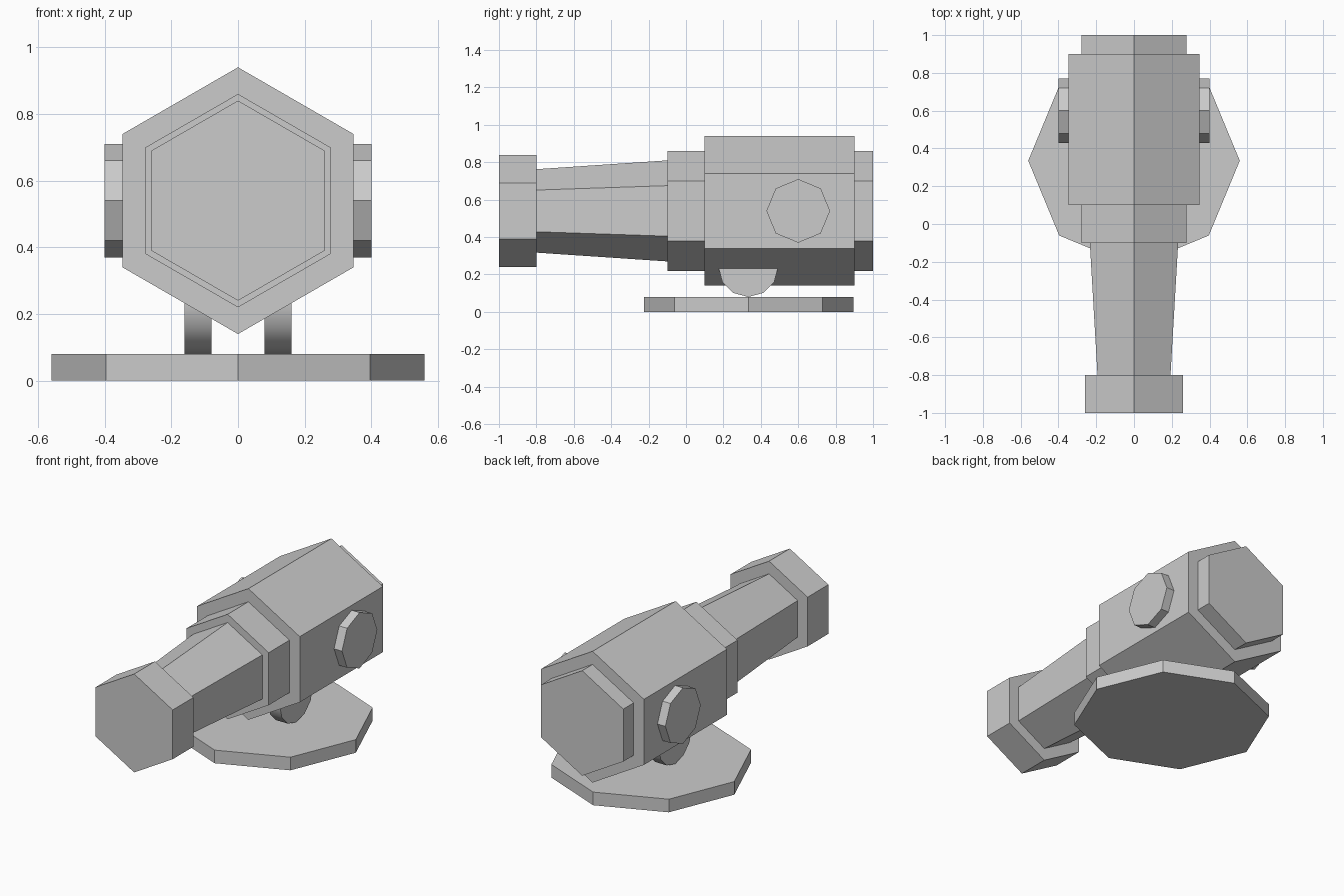
import bpy
from math import pi
from mathutils import Matrix

if "Cube" in bpy.data.objects:
    bpy.data.objects.remove(bpy.data.objects["Cube"])


def prism(name, sides, r1, r2, start, end, axis, centre, turn=0.0):
    """Flat-sided cylinder or cone running from start to end along an axis."""
    bpy.ops.mesh.primitive_cone_add(vertices=sides, radius1=r1, radius2=r2,
                                    depth=end - start)
    ob = bpy.context.object
    ob.name = name
    mid = (start + end) / 2
    cx, cy, cz = centre
    if axis == 'X':
        rot, loc = Matrix.Rotation(pi / 2, 4, 'Y'), (mid, cy, cz)
    elif axis == 'Y':
        rot, loc = Matrix.Rotation(-pi / 2, 4, 'X'), (cx, mid, cz)
    else:
        rot, loc = Matrix.Identity(4), (cx, cy, mid)
    ob.data.transform(Matrix.Translation(loc) @ rot @ Matrix.Rotation(turn, 4, 'Z')
                      @ Matrix.Translation(-ob.location))
    return ob


# Hexagonal barrel sections: name, front radius, back radius, front y, back y
for name, r1, r2, y1, y2 in [
    ("lens_hood", 0.30, 0.30, -1.0, -0.8),
    ("tapered_barrel", 0.223, 0.27, -0.8, -0.1),
    ("collar", 0.32, 0.32, -0.1, 0.1),
    ("main_body", 0.40, 0.40, 0.1, 0.9),
    ("rear_cap", 0.32, 0.32, 0.9, 1.0),
]:
    prism(name, 6, r1, r2, y1, y2, 'Y', (0, 0, 0.54))

# Octagonal base plate
prism("base_plate", 8, 0.56, 0.56, 0, 0.08, 'Z', (0, 0.335, 0))

# Side knobs and mounting discs, one of each per side
for side, s in (("left", -1), ("right", 1)):
    a, b = sorted((s * 0.34, s * 0.40))
    prism(f"{side}_knob", 8, 0.17, 0.17, a, b, 'X', (0, 0.6, 0.54))
    a, b = sorted((s * 0.08, s * 0.16))
    prism(f"{side}_mount", 12, 0.16, 0.16, a, b, 'X', (0, 0.333, 0.24))
    bpy.ops.object.shade_smooth_by_angle(angle=pi / 4)
